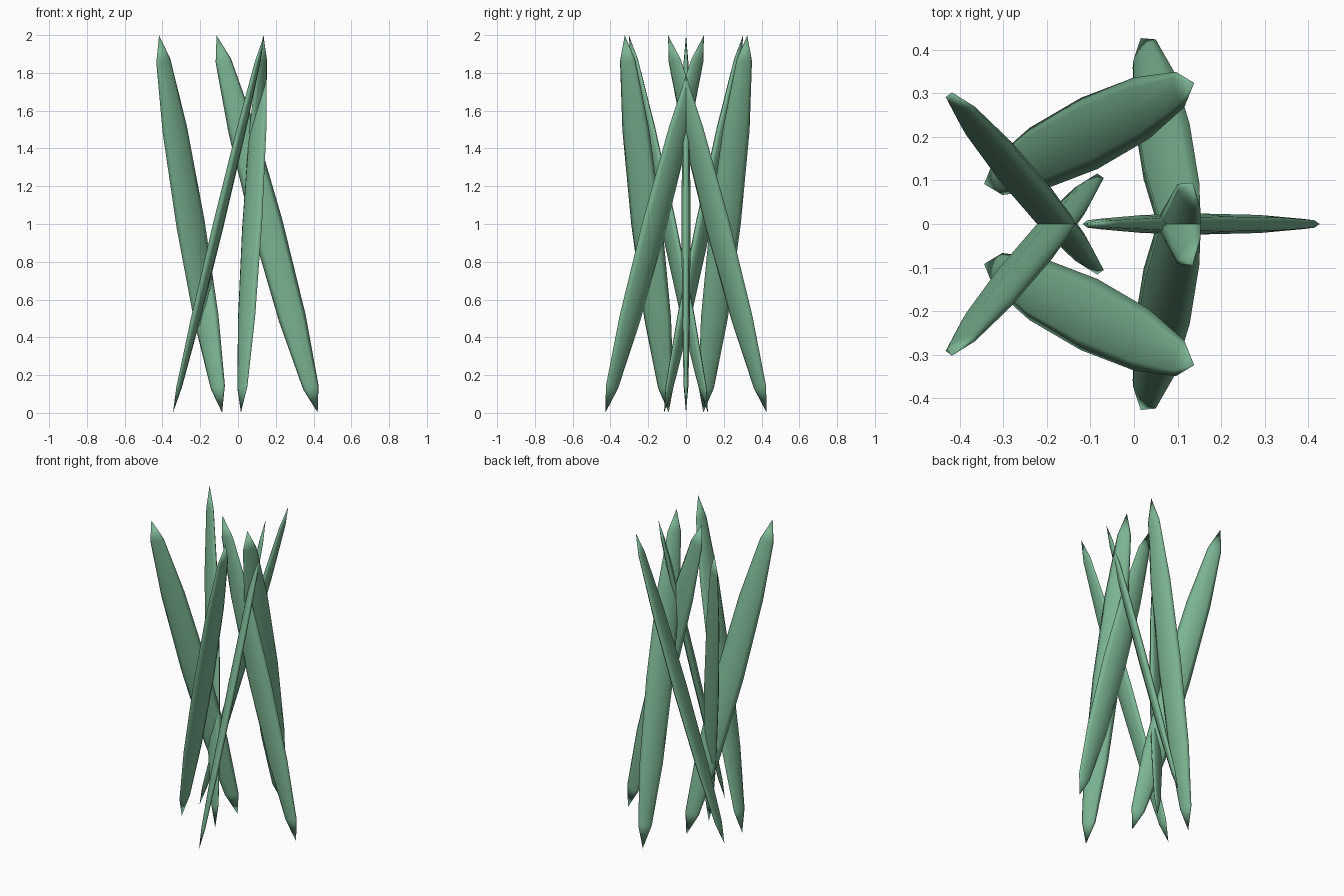
import bpy
import bmesh
from math import radians
from mathutils import Matrix, Vector

cube = bpy.data.objects.get("Cube")
if cube:
    bpy.data.objects.remove(cube, do_unlink=True)

# Leaf colour
green = bpy.data.materials.new("leaf_green")
green.use_nodes = True
color = (0.2, 0.46, 0.29, 1)
green.diffuse_color = color
bsdf = green.node_tree.nodes["Principled BSDF"]
bsdf.inputs["Base Color"].default_value = color
bsdf.inputs["Roughness"].default_value = 0.8

STEP = 360 / 7      # heading change between leaves
TILT = 15
HALF_SIZE = (0.084, 0.024, 1.034)   # half width, thickness and length


def add_leaf(name, index, center):
    """Flattened low-poly spindle, leaning and twisted by its index."""
    bm = bmesh.new()
    bmesh.ops.create_uvsphere(bm, u_segments=8, v_segments=6, radius=1)
    turn = (Matrix.Rotation(radians(180 - STEP * index), 4, "Z")
            @ Matrix.Rotation(radians(TILT), 4, "Y")
            @ Matrix.Rotation(radians(STEP / 2 * index), 4, "Z"))
    shape = Matrix.Diagonal((*HALF_SIZE, 1))
    bm.transform(Matrix.Translation(Vector(center)) @ turn @ shape)
    for face in bm.faces:
        face.smooth = True
    mesh = bpy.data.meshes.new(name)
    bm.to_mesh(mesh)
    bm.free()
    mesh.materials.append(green)
    leaf = bpy.data.objects.new(name, mesh)
    bpy.context.collection.objects.link(leaf)


# Single leaf on the symmetry plane
add_leaf("center_leaf", 0, (0.154, 0, 1))

# Mirrored pairs of leaves
pairs = {
    "outer_leaf": (1, -0.251, 0.093),
    "crossing_leaf": (2, 0.075, -0.166),
    "broad_leaf": (3, -0.103, 0.208),
}
for name, (index, x, y) in pairs.items():
    add_leaf(name + "_a", index, (x, y, 1))
    add_leaf(name + "_b", -index, (x, -y, 1))
